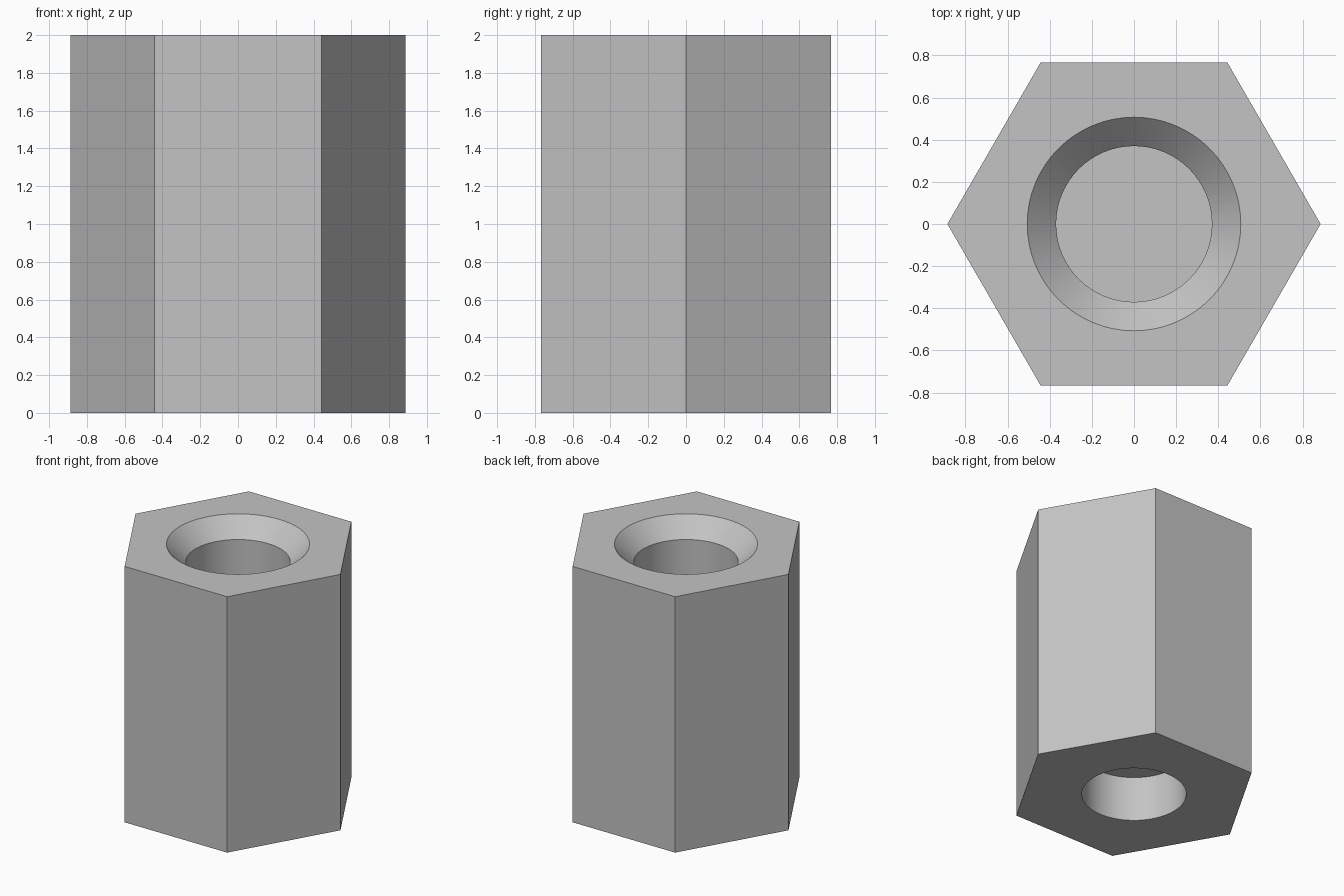
import bpy, bmesh, math

cube = bpy.data.objects.get("Cube")
if cube:
    bpy.data.objects.remove(cube, do_unlink=True)

HEIGHT, HEX_R = 2.0, 0.886
BORE_R, RIM_R = 0.37, 0.507
SEGMENTS = 64

# One plain metal colour
metal = bpy.data.materials.new("grey_metal")
metal.use_nodes = True
grey = (0.55, 0.55, 0.55, 1)
metal.diffuse_color = grey
metal.node_tree.nodes["Principled BSDF"].inputs["Base Color"].default_value = grey

bm = bmesh.new()


def ring(radius, z, sides):
    verts = [bm.verts.new((radius * math.cos(math.tau * i / sides),
                           radius * math.sin(math.tau * i / sides), z))
             for i in range(sides)]
    edges = [bm.edges.new((verts[i - 1], verts[i])) for i in range(sides)]
    return verts, edges


def wall(a, b):
    va, vb = a[0], b[0]
    for i in range(len(va)):
        bm.faces.new((va[i - 1], va[i], vb[i], vb[i - 1]))


def blind_hole(profile):
    """Lathe the hole from its mouth inward, close its end, return the mouth."""
    rings = [ring(r, z, SEGMENTS) for r, z in profile]
    for a, b in zip(rings, rings[1:]):
        wall(a, b)
    bm.faces.new(rings[-1][0])
    return rings[0]


# Hexagonal outer sides
hex_bottom, hex_top = ring(HEX_R, 0, 6), ring(HEX_R, HEIGHT, 6)
wall(hex_bottom, hex_top)

# Countersunk deep top hole and shallow bottom hole
top_mouth = blind_hole([(RIM_R, HEIGHT), (BORE_R, HEIGHT - 0.137), (BORE_R, 0.6)])
bottom_mouth = blind_hole([(BORE_R, 0), (BORE_R, 0.35)])

# Flat end faces around the holes
for outer, mouth in ((hex_top, top_mouth), (hex_bottom, bottom_mouth)):
    bmesh.ops.triangle_fill(bm, edges=outer[1] + mouth[1], use_beauty=True)

bmesh.ops.recalc_face_normals(bm, faces=bm.faces[:])
mesh = bpy.data.meshes.new("hex_standoff")
bm.to_mesh(mesh)
bm.free()
mesh.materials.append(metal)

standoff = bpy.data.objects.new("hex_standoff", mesh)
bpy.context.collection.objects.link(standoff)
bpy.ops.object.select_all(action='DESELECT')
standoff.select_set(True)
bpy.context.view_layer.objects.active = standoff
bpy.ops.object.shade_smooth_by_angle(angle=math.radians(30))
